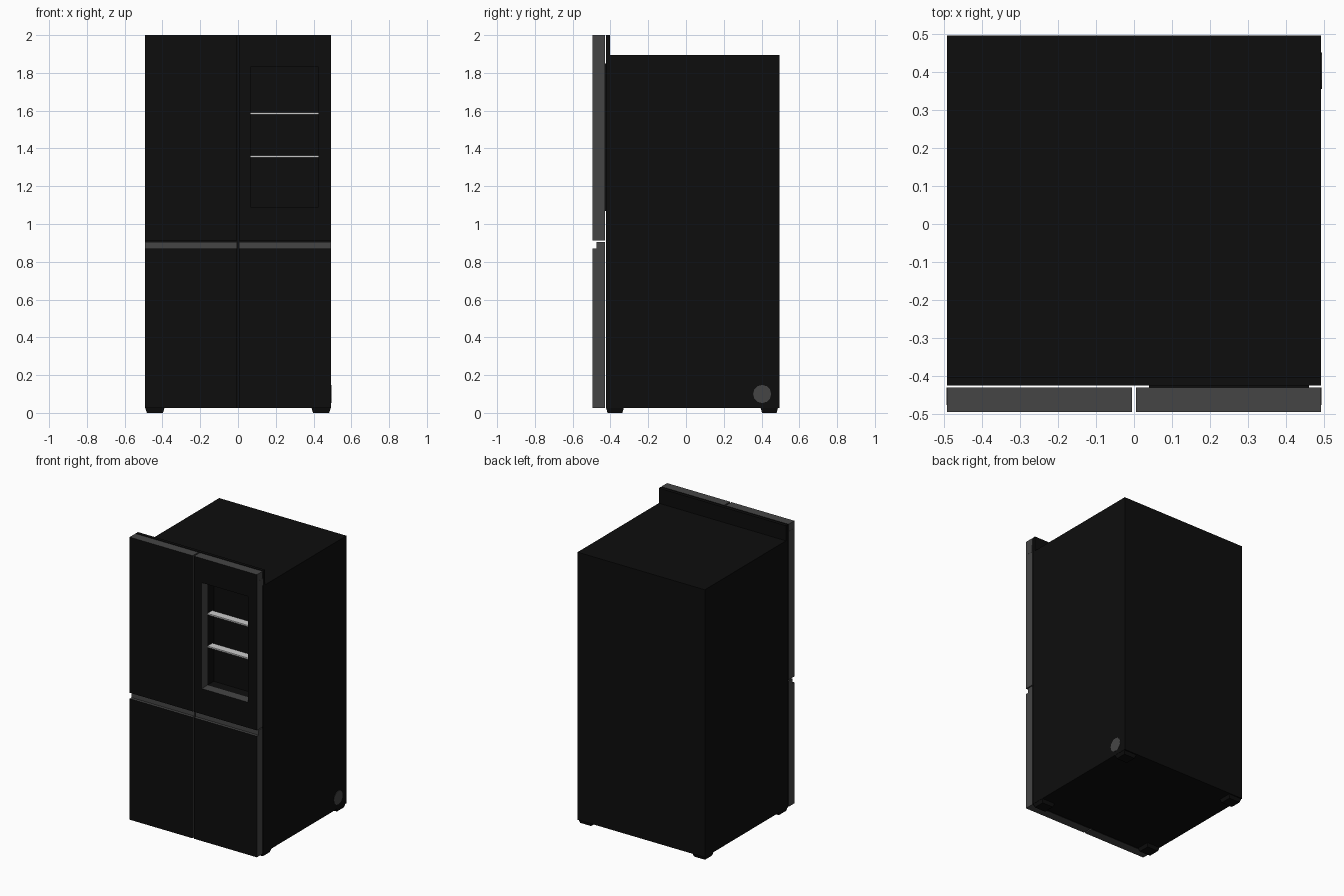
import bpy, bmesh, math
from mathutils import Matrix, Vector

if "Cube" in bpy.data.objects:
    bpy.data.objects.remove(bpy.data.objects["Cube"])


def material(name, r, g, b):
    m = bpy.data.materials.new(name)
    m.diffuse_color = (r, g, b, 1)
    m.use_nodes = True
    m.node_tree.nodes["Principled BSDF"].inputs["Base Color"].default_value = m.diffuse_color
    return m


BLACK = material("black", 0.004, 0.004, 0.004)
GREY = material("dark grey", 0.06, 0.06, 0.06)
SHELF = material("pale grey", 0.6, 0.6, 0.6)


def finish(bm, name, *mats):
    bmesh.ops.recalc_face_normals(bm, faces=bm.faces[:])
    me = bpy.data.meshes.new(name)
    bm.to_mesh(me)
    bm.free()
    for m in mats:
        me.materials.append(m)
    ob = bpy.data.objects.new(name, me)
    bpy.context.collection.objects.link(ob)
    return ob


def box(name, x, y, z, *mats):
    """Box from (min, max) pairs."""
    bm = bmesh.new()
    size = [b - a for a, b in (x, y, z)]
    mid = [(a + b) / 2 for a, b in (x, y, z)]
    bmesh.ops.create_cube(bm, size=1, matrix=Matrix.Translation(mid) @ Matrix.Diagonal((*size, 1)))
    return finish(bm, name, *mats)


def profile_x(name, pts, x0, x1, *mats):
    """Extrude a (y, z) outline along x."""
    bm = bmesh.new()
    face = bm.faces.new([bm.verts.new((x0, y, z)) for y, z in pts])
    ext = bmesh.ops.extrude_face_region(bm, geom=[face])["geom"]
    bmesh.ops.translate(bm, vec=(x1 - x0, 0, 0), verts=[v for v in ext if isinstance(v, bmesh.types.BMVert)])
    return finish(bm, name, *mats)


def cut(ob, x, y, z):
    """Subtract a box and discard the cutter."""
    cutter = box("cutter", x, y, z)
    cutter.hide_render = True
    mod = ob.modifiers.new("cut", "BOOLEAN")
    mod.operation, mod.solver, mod.object = "DIFFERENCE", "EXACT", cutter
    bpy.context.view_layer.objects.active = ob
    bpy.ops.object.modifier_apply(modifier=mod.name)
    bpy.data.objects.remove(cutter)


def paint_door(ob):
    """Black front and back, grey edges and grey recessed grip."""
    for p in ob.data.polygons:
        y = p.center.y
        flat = abs(p.normal.y) > 0.9 and (y < -0.485 or y > -0.44)
        p.material_index = 0 if flat else 1


WX, WZ = (0.065, 0.425), (1.09, 1.83)   # window opening

# Cabinet with the display pocket, and raised strip behind the doors
cabinet = box("cabinet", (-0.492, 0.492), (-0.424, 0.495), (0.025, 1.895), BLACK)
cut(cabinet, WX, (-0.6, -0.36), WZ)
box("top_strip", (-0.492, 0.492), (-0.424, -0.402), (1.895, 2.0), BLACK)

# Doors
for side, x0, x1 in (("left", -0.492, -0.005), ("right", 0.005, 0.492)):
    upper = box(side + "_upper_door", (x0, x1), (-0.494, -0.43), (0.912, 2.0), BLACK, GREY)
    if side == "right":
        cut(upper, WX, (-0.6, -0.3), WZ)
    paint_door(upper)
    lower = profile_x(side + "_lower_door",
                      [(-0.494, 0.025), (-0.43, 0.025), (-0.43, 0.905), (-0.474, 0.905),
                       (-0.474, 0.871), (-0.494, 0.871)], x0, x1, BLACK, GREY)
    paint_door(lower)

# Window seal bridging the gap between door and cabinet
seal = box("window_seal", (0.04, 0.46), (-0.43, -0.424), (1.07, 1.85), BLACK)
cut(seal, WX, (-0.6, -0.3), WZ)

# Shelves in the display window
for i, z in enumerate((1.358, 1.586)):
    box(f"shelf_{i + 1}", WX, (-0.43, -0.375), (z - 0.005, z + 0.005), SHELF)

# Hinge plates on the outer door edges
for s, side in ((-1, "left"), (1, "right")):
    xs = sorted((s * 0.491, s * 0.493))
    box(side + "_hinge_plate", xs, (-0.475, -0.43), (1.9, 1.95), GREY)

# Feet, tapered towards the floor
for sx in (-1, 1):
    for y0, y1 in ((-0.424, -0.328), (0.394, 0.488)):
        foot = box("foot", sorted((sx * 0.388, sx * 0.492)), (y0, y1), (0, 0.03), BLACK)
        mid = Vector((sx * 0.44, (y0 + y1) / 2, 0))
        for v in foot.data.vertices:
            if v.co.z < 0.01:
                v.co = mid + (v.co - mid) * 0.82

# Round cap low on the right side
bm = bmesh.new()
bmesh.ops.create_cone(bm, cap_ends=True, segments=12, radius1=0.048, radius2=0.048, depth=0.004,
                      matrix=Matrix.Translation((0.492, 0.403, 0.1)) @ Matrix.Rotation(math.pi / 2, 4, "Y"))
finish(bm, "side_cap", GREY)
